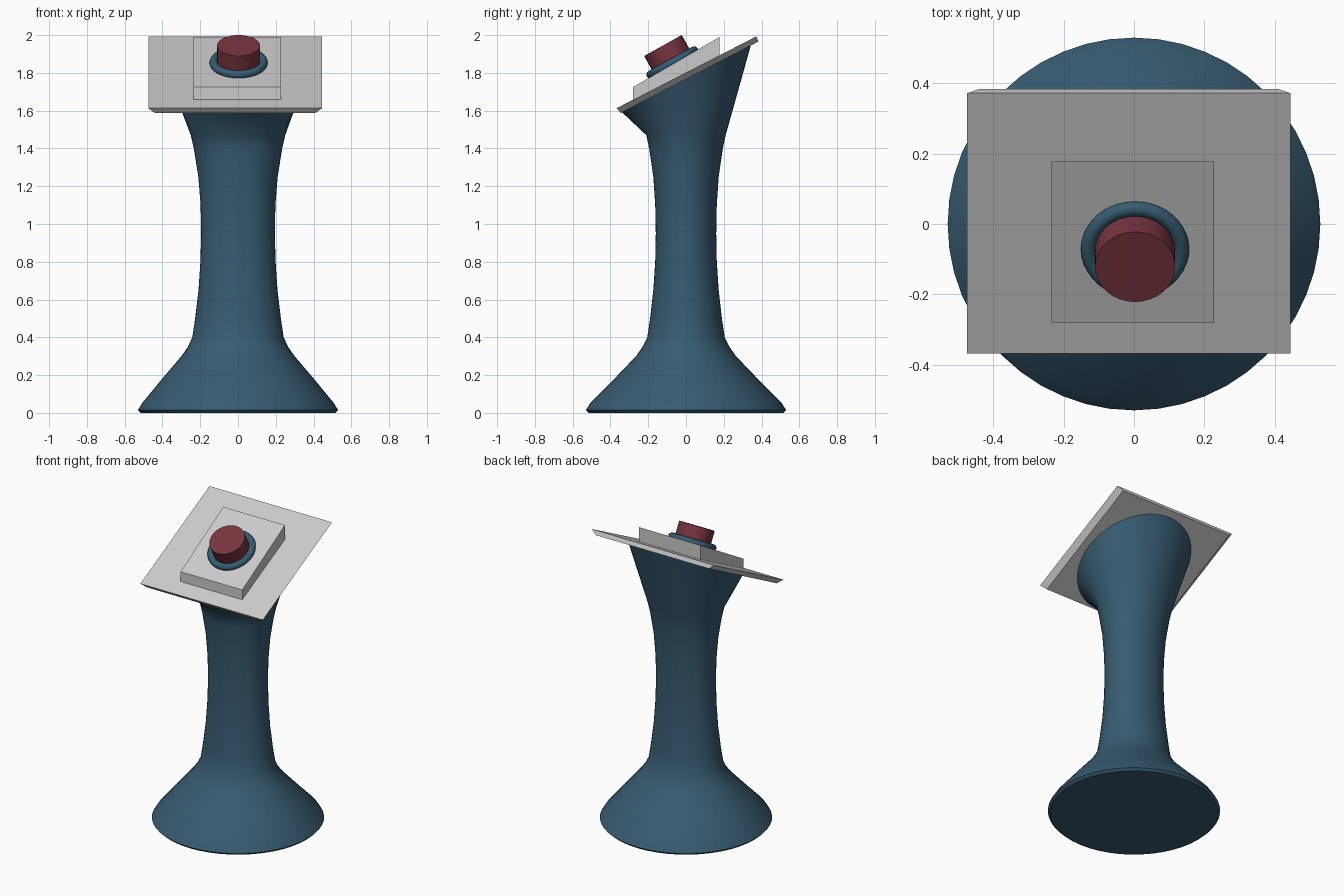
import bpy, bmesh, math
from mathutils import Vector, Matrix

if "Cube" in bpy.data.objects:
    bpy.data.objects.remove(bpy.data.objects["Cube"])


def material(name, rgb):
    m = bpy.data.materials.new(name)
    m.diffuse_color = (*rgb, 1)
    m.use_nodes = True
    m.node_tree.nodes["Principled BSDF"].inputs["Base Color"].default_value = m.diffuse_color
    return m


BLUE = material("blue", (0.038, 0.105, 0.165))
RED = material("red", (0.19, 0.035, 0.05))


def finish(bm, name, mat=None, smooth=None):
    bmesh.ops.recalc_face_normals(bm, faces=bm.faces)
    mesh = bpy.data.meshes.new(name)
    bm.to_mesh(mesh)
    bm.free()
    ob = bpy.data.objects.new(name, mesh)
    bpy.context.collection.objects.link(ob)
    if mat:
        mesh.materials.append(mat)
    if smooth:
        bpy.ops.object.select_all(action='DESELECT')
        ob.select_set(True)
        bpy.context.view_layer.objects.active = ob
        bpy.ops.object.shade_smooth_by_angle(angle=math.radians(smooth))
    return ob


def loft(name, rings, mat=None, smooth=None):
    """Skin a list of rings (equal point counts) and cap both ends."""
    bm = bmesh.new()
    vs = [[bm.verts.new(p) for p in r] for r in rings]
    n = len(vs[0])
    for a, b in zip(vs, vs[1:]):
        for i in range(n):
            j = (i + 1) % n
            bm.faces.new((a[i], a[j], b[j], b[i]))
    bm.faces.new(vs[0][::-1])
    bm.faces.new(vs[-1])
    return finish(bm, name, mat, smooth)


# Pedestal: flared oval column (z, x radius, y radius) with a sloped top
def oval(z, rx, ry, slope=0, n=48):
    pts = []
    for i in range(n):
        a = 2 * math.pi * i / n
        y = ry * math.sin(a)
        pts.append((rx * math.cos(a), y, z + slope * y))
    return pts


SLOPE = 0.514
profile = [(0, .515, .515), (.015, .53, .53), (.055, .505, .505),
           (.18, .402, .38), (.3, .3, .265), (.35, .265, .23), (.4, .242, .205),
           (.5, .227, .19), (.65, .209, .173), (.8, .199, .163),
           (.95, .195, .16), (1.1, .198, .163), (1.25, .21, .173),
           (1.4, .234, .195), (1.47, .25, .21)]
loft("pedestal", [oval(*p) for p in profile] + [oval(1.775, .36, .345, SLOPE)],
     BLUE, 40)


# Tilted console plate, slightly narrower underneath
def rect(x0, x1, y0, y1, z0, z1):
    return [(x0, y0, z0), (x1, y0, z0), (x1, y1, z1), (x0, y1, z1)]


loft("console_plate", [rect(-.44, .41, -.345, .384, 1.588, 1.966),
                       rect(-.475, .445, -.368, .372, 1.613, 1.993)])

# Raised button housing with upright sides and a steeper top
loft("button_housing", [rect(-.235, .228, -.28, .178, 1.65, 1.885),
                        rect(-.235, .228, -.28, .178, 1.725, 1.99)])

# Button and its collar, both square to the housing top
TILT = Matrix.Rotation(math.radians(29), 4, 'X')
NORMAL = TILT @ Vector((0, 0, 1))
top = Vector((.003, -.122, 1.945))

bm = bmesh.new()
depth = .13
bmesh.ops.create_cone(bm, cap_ends=True, segments=32, radius1=.114, radius2=.114,
                      depth=depth,
                      matrix=Matrix.Translation(top - NORMAL * depth / 2) @ TILT)
finish(bm, "button", RED, 40)

collar = Matrix.Translation((.003, -.072, 1.855)) @ TILT
R, r, rings = .132, .022, []
bm = bmesh.new()
for i in range(40):
    a = 2 * math.pi * i / 40
    ring = []
    for k in range(12):
        b = 2 * math.pi * k / 12
        d = R + r * math.cos(b)
        ring.append(bm.verts.new(collar @ Vector((d * math.cos(a), d * math.sin(a),
                                                  r * math.sin(b)))))
    rings.append(ring)
for i in range(40):
    p, q = rings[i], rings[(i + 1) % 40]
    for k in range(12):
        m = (k + 1) % 12
        bm.faces.new((p[k], q[k], q[m], p[m]))
finish(bm, "button_collar", BLUE, 60)
